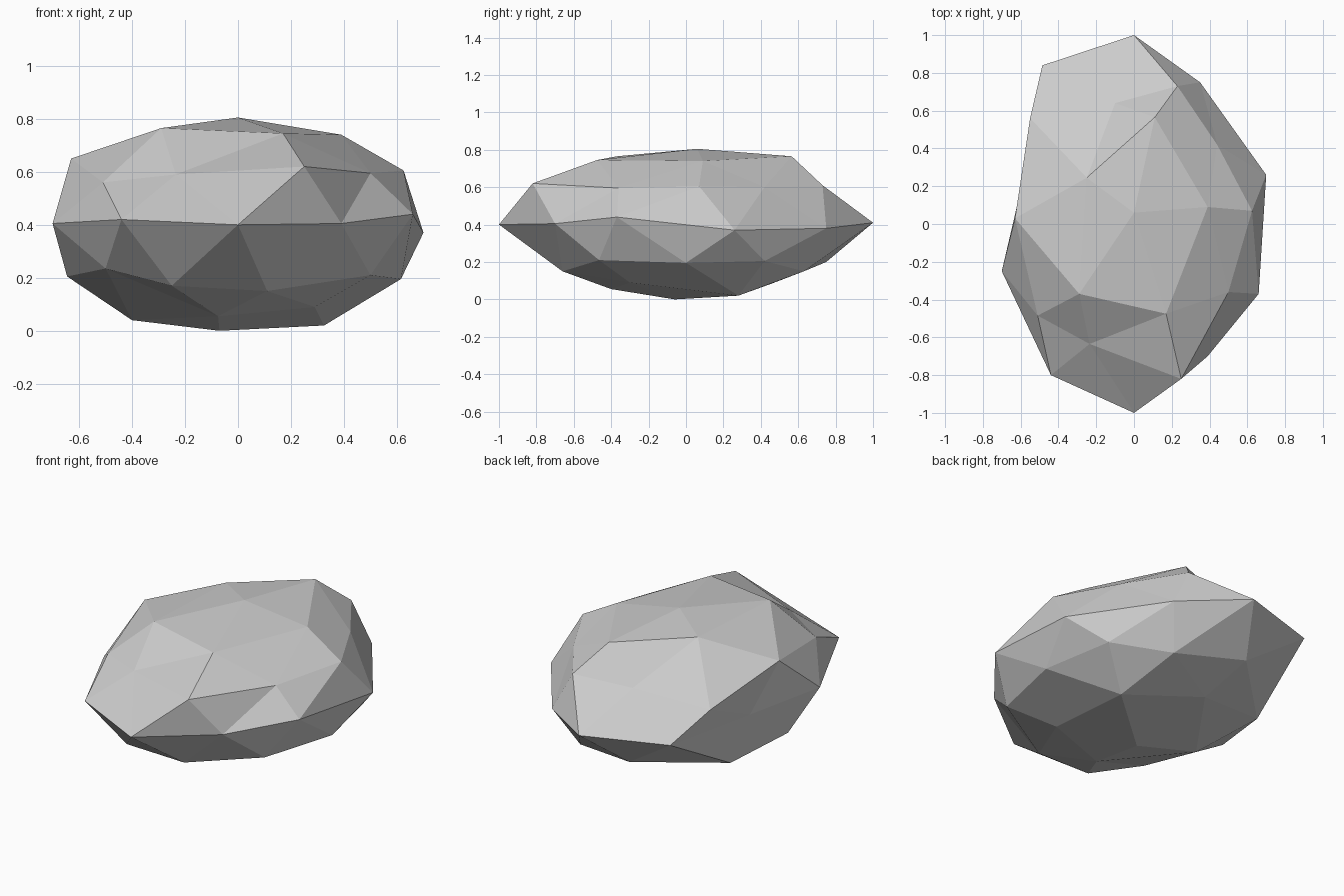
import bpy
import bmesh
import math

# Remove the default object
default = bpy.data.objects.get("Cube")
if default:
    bpy.data.objects.remove(default, do_unlink=True)


def make_material(name, colour):
    mat = bpy.data.materials.new(name)
    mat.use_nodes = True
    mat.diffuse_color = colour
    mat.node_tree.nodes["Principled BSDF"].inputs["Base Color"].default_value = colour
    return mat


def ring_at(bm, height):
    """Vertices of the unit sphere at one height, ordered counter-clockwise from +x."""
    ring = [v for v in bm.verts if abs(v.co.z - height) < 0.02]
    return sorted(ring, key=lambda v: round(math.degrees(math.atan2(v.co.y, v.co.x))) % 360)


# Chiselled corners of the stone, ring by ring from the crown to the base
crown = [(0, .06, .805)]
crown_ring = [(.39, .09, .74), (.11, .565, .765), (-.25, .245, .77),
              (-.29, -.37, .765), (.17, -.475, .745)]
shoulder_creases = [(.44, .42, .60), (-.10, .64, .58), (-.63, .03, .65),
                    (-.235, -.635, .59), (.50, -.36, .595)]
shoulder_corners = [(.625, .07, .605), (.23, .73, .61), (-.55, .56, .54),
                    (-.51, -.485, .56), (.25, -.82, .62)]
girdle = [(.70, .26, .37), (.35, .75, .38), (0, 1, .41), (-.485, .84, .42),
          (-.586, .24, .40), (-.70, -.25, .405), (-.44, -.80, .42),
          (0, -1, .40), (.39, -.70, .405), (.66, -.37, .44)]
underside_corners = [(.53, .42, .205), (-.155, .75, .20), (-.645, -.03, .205),
                     (-.25, -.68, .17), (.50, -.465, .21)]
underside_creases = [(.615, 0, .195), (.25, .63, .15), (-.55, .37, .155),
                     (-.50, -.51, .235), (.11, -.66, .15)]
base_ring = [(.325, .28, .02), (-.11, .46, .085), (-.40, .04, .04),
             (-.075, -.40, .055), (.29, -.30, .09)]
base = [(-.07, -.06, 0)]

# Ring heights on a unit sphere made of eighty triangles
corner_height = 1 / math.sqrt(5)
crease_height = math.cos(math.radians(58.28))
cap_height = math.cos(math.radians(31.72))
layers = [
    (1, crown),
    (cap_height, crown_ring),
    (crease_height, shoulder_creases),
    (corner_height, shoulder_corners),
    (0, girdle),
    (-corner_height, underside_corners),
    (-crease_height, underside_creases),
    (-cap_height, base_ring),
    (-1, base),
]

# Stone body: a faceted sphere with its corners pulled into a flat boulder
bm = bmesh.new()
bmesh.ops.create_icosphere(bm, subdivisions=2, radius=1)
pulls = []
for height, corners in layers:
    pulls += zip(ring_at(bm, height), corners)
for vert, corner in pulls:
    vert.co = corner
bmesh.ops.recalc_face_normals(bm, faces=bm.faces)

mesh = bpy.data.meshes.new("boulder")
bm.to_mesh(mesh)
bm.free()
mesh.materials.append(make_material("stone grey", (0.6, 0.6, 0.6, 1)))

# Flat facets
mesh.shade_flat()
boulder = bpy.data.objects.new("boulder", mesh)
bpy.context.collection.objects.link(boulder)
